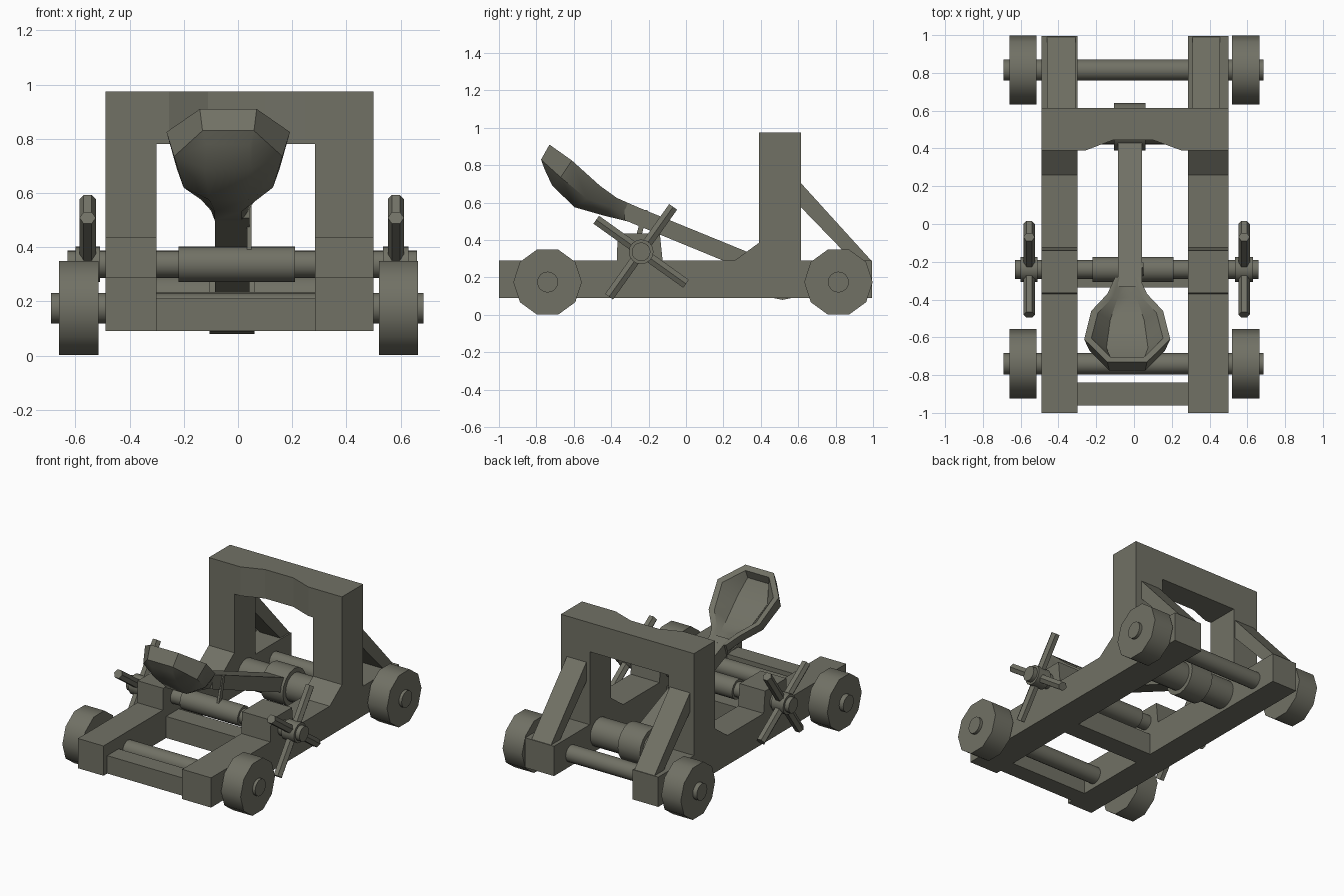
import bpy, bmesh, math
from mathutils import Matrix, Vector

if "Cube" in bpy.data.objects:
    bpy.data.objects.remove(bpy.data.objects["Cube"])

wood = bpy.data.materials.new("weathered_wood")
wood.diffuse_color = (0.165, 0.165, 0.13, 1)
wood.use_nodes = True
wood.node_tree.nodes["Principled BSDF"].inputs["Base Color"].default_value = wood.diffuse_color


def finish(name, bm, smooth=0):
    bmesh.ops.recalc_face_normals(bm, faces=bm.faces)
    me = bpy.data.meshes.new(name)
    bm.to_mesh(me)
    bm.free()
    me.materials.append(wood)
    ob = bpy.data.objects.new(name, me)
    bpy.context.collection.objects.link(ob)
    if smooth:
        bpy.context.view_layer.objects.active = ob
        ob.select_set(True)
        bpy.ops.object.shade_smooth_by_angle(angle=math.radians(smooth))
        ob.select_set(False)
    return ob


def extrude(name, pts, vec):
    """Solid made by extruding a 3D polygon along vec."""
    bm = bmesh.new()
    f = bm.faces.new([bm.verts.new(p) for p in pts])
    r = bmesh.ops.extrude_face_region(bm, geom=[f], use_keep_orig=True)
    bmesh.ops.translate(bm, vec=vec, verts=[v for v in r["geom"] if isinstance(v, bmesh.types.BMVert)])
    return finish(name, bm)


def side_profile(name, x0, x1, yz):
    return extrude(name, [(x0, y, z) for y, z in yz], (x1 - x0, 0, 0))


def box(name, x0, x1, y0, y1, z0, z1):
    return side_profile(name, x0, x1, [(y0, z0), (y1, z0), (y1, z1), (y0, z1)])


def rod(name, a, b, r, n=16, turn=0.0, smooth=40):
    a, b = Vector(a), Vector(b)
    d = b - a
    bm = bmesh.new()
    m = (Matrix.Translation((a + b) / 2) @ d.to_track_quat('Z', 'Y').to_matrix().to_4x4()
         @ Matrix.Rotation(turn, 4, 'Z'))
    bmesh.ops.create_cone(bm, cap_ends=True, segments=n, radius1=r, radius2=r, depth=d.length, matrix=m)
    return finish(name, bm, smooth)


def xrod(name, x0, x1, y, z, r, n=16, smooth=40):
    """Regular prism along x with flat top and bottom for n = 10."""
    bm = bmesh.new()
    ring = [(r * math.cos(2 * math.pi * i / n), r * math.sin(2 * math.pi * i / n)) for i in range(n)]
    va = [bm.verts.new((x0, y + c, z + s)) for c, s in ring]
    vb = [bm.verts.new((x1, y + c, z + s)) for c, s in ring]
    bm.faces.new(va)
    bm.faces.new(vb)
    for i in range(n):
        j = (i + 1) % n
        bm.faces.new((va[i], va[j], vb[j], vb[i]))
    return finish(name, bm, smooth)


# side frames: rail, winch bearing, gusset and upright in one profile
FRAME = [(-1, .09), (.995, .09), (.995, .29), (.615, .29), (.615, .975), (.39, .975), (.39, .385),
         (.26, .29), (-.125, .29), (-.14, .435), (-.365, .435), (-.37, .29), (-1, .29)]
BRACE = [(.60, .72), (.995, .285), (.91, .27), (.60, .59)]
for side, x0, x1, b0, b1 in (("left", -.49, -.30, -.46, -.31), ("right", .285, .50, .31, .455)):
    side_profile(side + "_frame", x0, x1, FRAME)
    side_profile(side + "_brace", b0, b1, BRACE)

# notched top beam
extrude("top_beam", [(-.30, .615, .78), (-.30, .39, .78), (-.255, .39, .78), (-.11, .445, .78),
                     (.10, .445, .78), (.25, .39, .78), (.285, .39, .78), (.285, .615, .78)], (0, 0, .195))

# cross members
box("front_crossbar", -.30, .285, -.96, -.84, .09, .21)
box("middle_crossbar", -.30, .285, -.335, -.20, .09, .235)

# axles and ten-sided wheels
for end, y in (("front", -.74), ("rear", .815)):
    xrod(end + "_axle", -.69, .685, y, .175, .056)
    for side, x0, x1 in (("left", -.66, -.515), ("right", .52, .665)):
        xrod(f"{end}_{side}_wheel", x0, x1, y, .175, .183, 10)

# torsion drum
xrod("torsion_shaft", -.30, .285, .515, .205, .095)
xrod("torsion_drum", -.105, .06, .515, .205, .125)

# winch with spoked handles
WY, WZ = -.24, .337
xrod("winch_shaft", -.63, .66, WY, WZ, .05)
xrod("winch_roller", -.22, .21, WY, WZ, .066)
for side, x, h0, h1 in (("left", -.555, -.60, -.51), ("right", .583, .535, .63)):
    xrod(side + "_winch_hub", h0, h1, WY, WZ, .066)
    for k in range(2):
        a = math.radians(54.5 + 90 * k)
        dy, dz = .295 * math.cos(a), .295 * math.sin(a)
        rod(f"{side}_spoke_{k}", (x, WY - dy, WZ - dz), (x, WY + dy, WZ + dz), .03, 6, math.pi / 6, 0)

# throwing arm
CX = -.022
side_profile("throwing_arm", -.085, .042, [(-.33, .605), (.51, .262), (.51, .162), (-.33, .507)])

# spoon bowl: cross-sections from neck to tip
# each: rim, belt, bottom, inner rim, floor as (half width, y, z)
SECTIONS = [
    ((.064, -.28, .585), (.064, -.30, .535), (.05, -.31, .499), (.04, -.28, .585), (.03, -.285, .58)),
    ((.105, -.37, .625), (.10, -.40, .575), (.05, -.445, .532), (.075, -.385, .63), (.05, -.39, .61)),
    ((.19, -.46, .69), (.165, -.53, .62), (.07, -.595, .575), (.155, -.47, .69), (.09, -.51, .63)),
    ((.228, -.61, .825), (.20, -.67, .735), (.085, -.715, .69), (.19, -.605, .815), (.11, -.655, .73)),
    ((.105, -.73, .91), (.095, -.775, .83), (.08, -.757, .78), (.088, -.705, .885), (.085, -.725, .83)),
]
BX = -.036
bm = bmesh.new()
rings = []
for rim, belt, bot, rin, flo in SECTIONS:
    half = [rim, belt, bot]
    inner = [rin, flo]
    loop = [(-w, y, z) for w, y, z in half] + [(w, y, z) for w, y, z in half[::-1]]
    loop += [(w, y, z) for w, y, z in inner] + [(-w, y, z) for w, y, z in inner[::-1]]
    rings.append([bm.verts.new((BX + x, y, z)) for x, y, z in loop])
for a, b in zip(rings, rings[1:]):
    for i in range(10):
        j = (i + 1) % 10
        bm.faces.new((a[i], a[j], b[j], b[i]))
for r in (rings[0], rings[-1]):
    # outer wall strip, then the rim strip at the end
    bm.faces.new((r[1], r[2], r[3], r[4]))
    bm.faces.new((r[0], r[1], r[4], r[5]))
    bm.faces.new((r[0], r[5], r[6], r[9]))
    bm.faces.new((r[9], r[6], r[7], r[8]))
finish("spoon_bowl", bm, 40)

# draw rope from the winch to the arm
side_profile("draw_rope", .034, .05, [(-.275, .39), (-.245, .39), (-.205, .56), (-.23, .56)])
